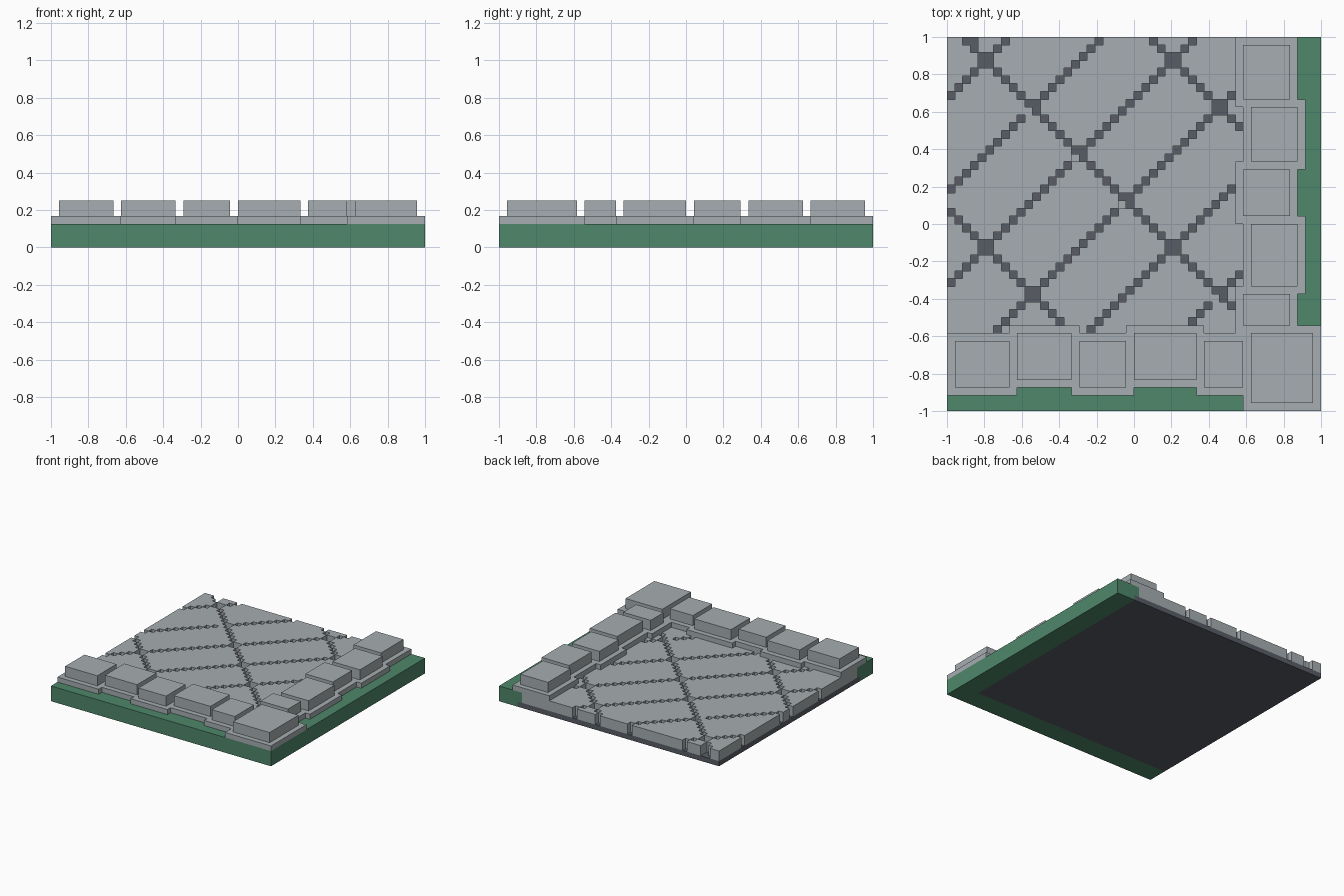
import bpy
import bmesh

cube = bpy.data.objects.get("Cube")
if cube:
    bpy.data.objects.remove(cube, do_unlink=True)

N = 48            # cells per side
U = 2.0 / N       # size of one cell


def material(name, rgb):
    lin = [((c / 255 + 0.055) / 1.055) ** 2.4 for c in rgb] + [1.0]
    m = bpy.data.materials.new(name)
    m.use_nodes = True
    m.diffuse_color = lin
    m.node_tree.nodes["Principled BSDF"].inputs["Base Color"].default_value = lin
    return m


STONE = material("light stone", (166, 173, 177))
GRASS = material("grass green", (78, 135, 106))
DARK = material("dark mortar", (88, 92, 101))


def place(co):
    return (co[0] * U - 1, co[1] * U - 1, co[2] * U)


def finish(name, bm, mat):
    bmesh.ops.recalc_face_normals(bm, faces=bm.faces[:])
    me = bpy.data.meshes.new(name)
    bm.to_mesh(me)
    bm.free()
    me.materials.append(mat)
    ob = bpy.data.objects.new(name, me)
    bpy.context.collection.objects.link(ob)
    return ob


def prism(name, outline, z0, z1, mat):
    """Extrude a flat outline, given in cells, from z0 to z1."""
    bm = bmesh.new()
    face = bm.faces.new([bm.verts.new(place((x, y, z0))) for x, y in outline])
    ext = bmesh.ops.extrude_face_region(bm, geom=[face])
    top = [v for v in ext["geom"] if isinstance(v, bmesh.types.BMVert)]
    bmesh.ops.translate(bm, verts=top, vec=(0, 0, (z1 - z0) * U))
    return finish(name, bm, mat)


def box(name, x0, x1, y0, y1, z0, z1, mat):
    return prism(name, [(x0, y0), (x1, y0), (x1, y1), (x0, y1)], z0, z1, mat)


def border(name, w, z0, z1):
    """L-shaped strip along the front and the left side."""
    prism(name, [(0, 0), (N, 0), (N, N), (N - w, N), (N - w, w), (0, w)], z0, z1, GRASS)


# Ground: mortar bed with a grass strip on two sides
box("mortar_bed", 0, 44, 4, N, 0, 1, DARK)
border("grass_foot", 4, 0, 1)
border("grass_strip", 5, 1, 3)

# Diagonal joints between the paving stones, one cell wide
FALLING = (25, 49, 73)                 # i + j
RISING = (-40, -28, -16, -4, 8, 20)    # i - j
FILLED = {(10, 38), (34, 14)}          # joints filled flush
SHALLOW = {(16, 32), (22, 26)}         # joints filled halfway


def is_joint(i, j):
    if (i, j) in FILLED or i > 37 or j < 10:
        return False
    if (i, j) == (3, 47):
        return True
    return i + j in FALLING or i - j in RISING


# Paving: a grid of cells without the joints, raised two cells
bm = bmesh.new()
verts = {}


def corner(i, j):
    if (i, j) not in verts:
        verts[i, j] = bm.verts.new(place((i, j, 1)))
    return verts[i, j]


for i in range(43):
    for j in range(5, N):
        if not is_joint(i, j):
            bm.faces.new([corner(i, j), corner(i + 1, j),
                          corner(i + 1, j + 1), corner(i, j + 1)])
ext = bmesh.ops.extrude_face_region(bm, geom=bm.faces[:], use_keep_orig=False)
top = [v for v in ext["geom"] if isinstance(v, bmesh.types.BMVert)]
bmesh.ops.translate(bm, verts=top, vec=(0, 0, 2 * U))
finish("paving_stones", bm, STONE)

for n, (i, j) in enumerate(sorted(SHALLOW)):
    box(f"joint_filler_{n + 1}", i, i + 1, j, j + 1, 1, 2, STONE)

# Rim: each block sits on a slab one cell wider all round
BLOCKS = [
    ("front", 1, 8, 3, 9), ("front", 9, 16, 4, 10), ("front", 17, 23, 3, 9),
    ("front", 24, 32, 4, 10), ("front", 33, 38, 3, 9),
    ("corner", 39, 47, 1, 10),
    ("side", 38, 44, 11, 15), ("side", 39, 45, 16, 24), ("side", 38, 44, 25, 31),
    ("side", 39, 45, 32, 39), ("side", 38, 44, 40, 47),
]
for n, (where, x0, x1, y0, y1) in enumerate(BLOCKS):
    box(f"{where}_slab_{n + 1}", x0 - 1, x1 + 1, y0 - 1, y1 + 1, 3, 4, STONE)
    box(f"{where}_block_{n + 1}", x0, x1, y0, y1, 4, 6, STONE)
